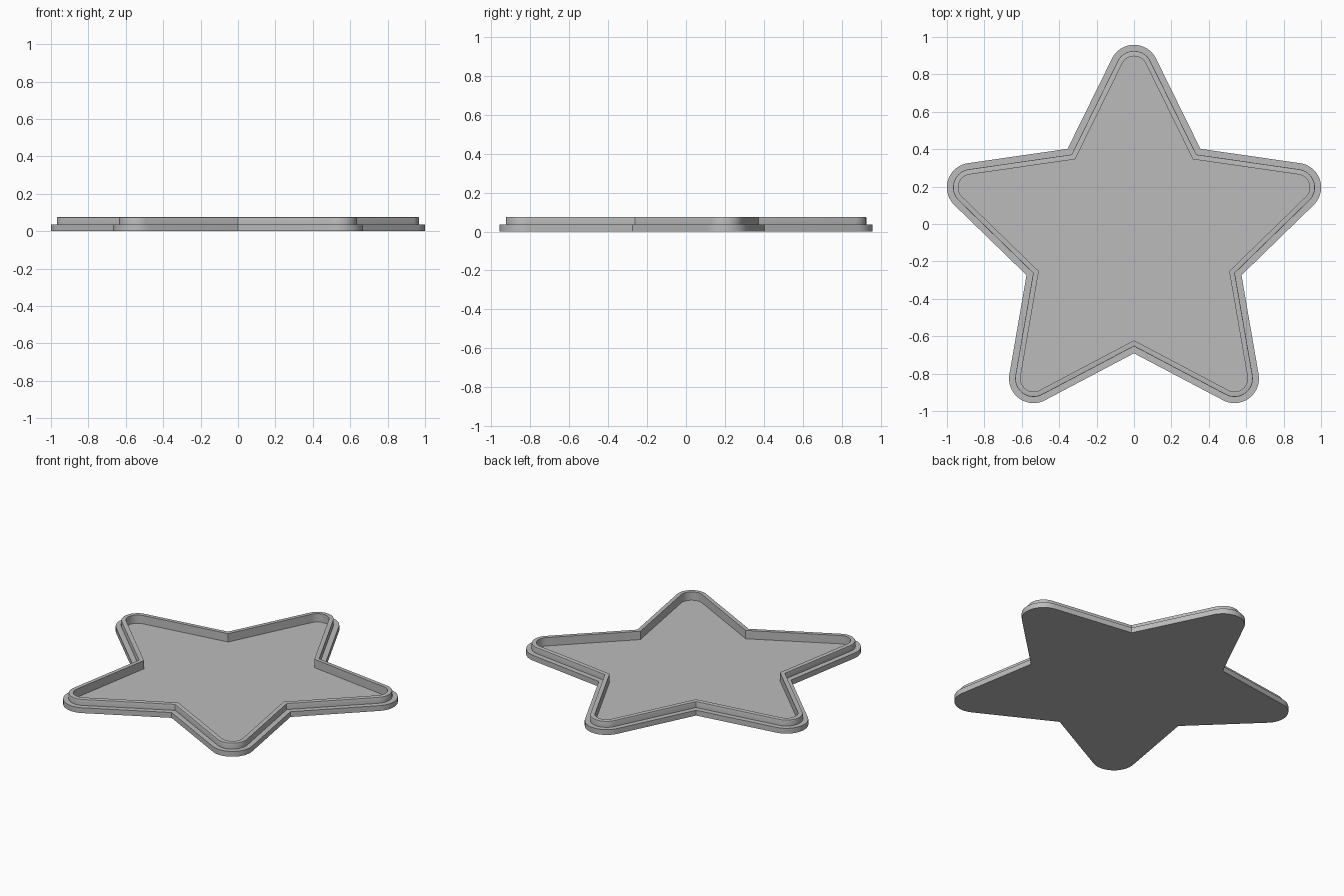
import bpy, bmesh
from math import sin, cos, pi, radians

cube = bpy.data.objects.get("Cube")
if cube:
    bpy.data.objects.remove(cube, do_unlink=True)

CENTRE_Y = -0.087      # centre of the five-fold star
TIP_DIST = 0.914       # centre to the middle of each rounded tip
TIP_RADIUS = 0.131     # rounding of the outer tips
FLANK = radians(26.2)  # slope of the star's sides
ARC_STEPS = 20


def star_outline(inset):
    """Star with round tips and sharp notches, moved inwards by inset."""
    r = TIP_RADIUS - inset
    notch = (TIP_DIST * sin(FLANK) + r) / cos(radians(54) - FLANK)
    points = []
    for arm in range(5):
        axis = pi / 2 + arm * 2 * pi / 5
        cx, cy = TIP_DIST * cos(axis), TIP_DIST * sin(axis)
        sweep = pi / 2 - FLANK
        for i in range(ARC_STEPS + 1):
            a = axis + sweep * (2 * i / ARC_STEPS - 1)
            points.append((cx + r * cos(a), cy + r * sin(a)))
        a = axis + pi / 5
        points.append((notch * cos(a), notch * sin(a)))
    return [(x, y + CENTRE_Y) for x, y in points]


# Cross-section as (inset, height): base plate, ledge, rim, inner floor
section = [(0, 0), (0, 0.035), (0.033, 0.035), (0.033, 0.071),
           (0.034, 0.074), (0.037, 0.075), (0.061, 0.075), (0.061, 0.02)]

bm = bmesh.new()
rings = [[bm.verts.new((x, y, z)) for x, y in star_outline(inset)]
         for inset, z in section]
for low, high in zip(rings, rings[1:]):
    for i in range(len(low)):
        j = (i + 1) % len(low)
        bm.faces.new((low[i], low[j], high[j], high[i]))
bm.faces.new(list(reversed(rings[0])))   # underside
bm.faces.new(rings[-1])                  # tray floor

mesh = bpy.data.meshes.new("star_tray")
bm.to_mesh(mesh)
bm.free()
tray = bpy.data.objects.new("star_tray", mesh)
bpy.context.collection.objects.link(tray)

# Plain grey
grey = bpy.data.materials.new("light_grey")
grey.use_nodes = True
colour = (0.5, 0.5, 0.5, 1)
grey.diffuse_color = colour
grey.node_tree.nodes["Principled BSDF"].inputs["Base Color"].default_value = colour
mesh.materials.append(grey)

# Smooth tips, sharp rims and notches
bpy.ops.object.select_all(action='DESELECT')
tray.select_set(True)
bpy.context.view_layer.objects.active = tray
bpy.ops.object.shade_smooth_by_angle(angle=radians(35))
